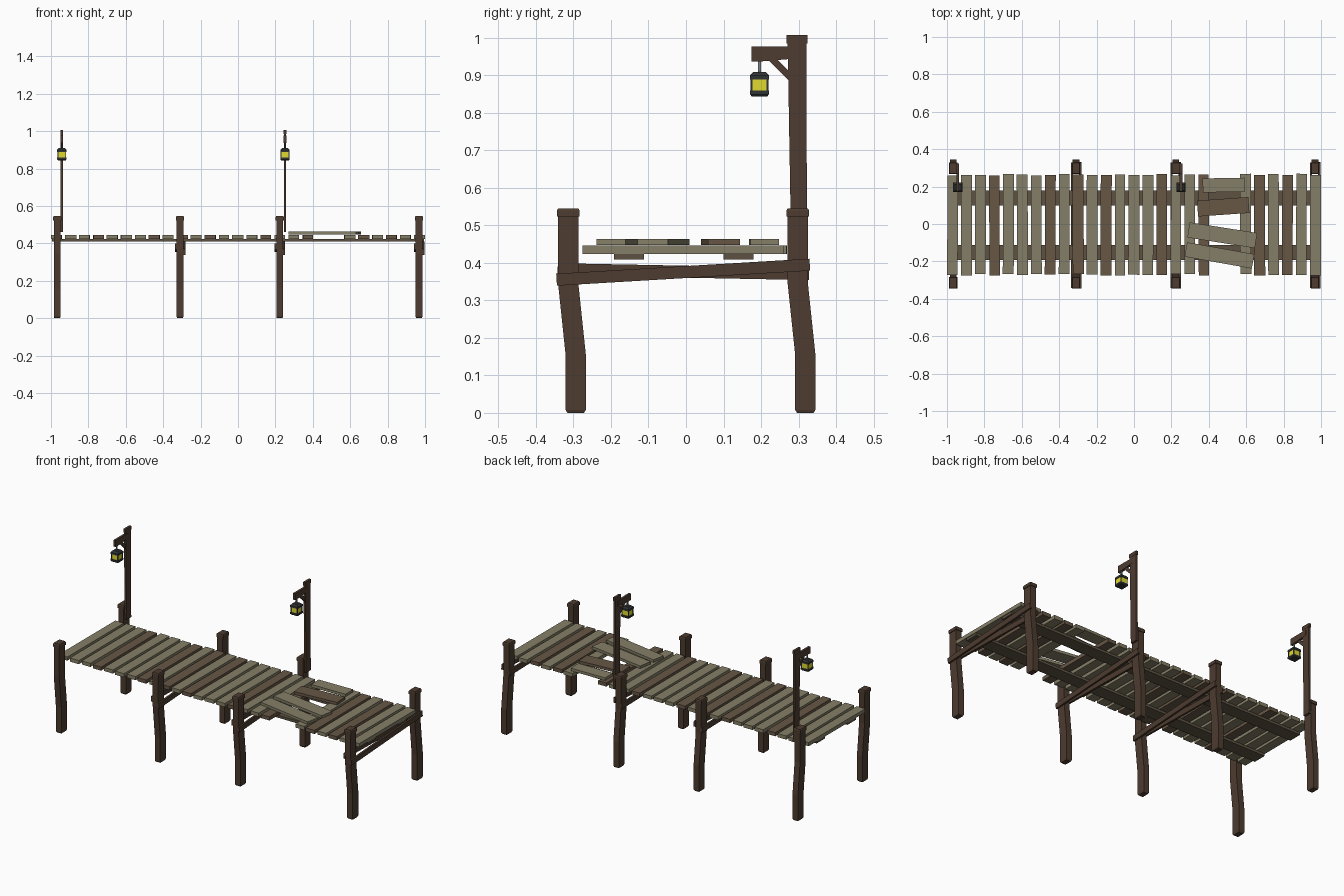
import bpy, bmesh, math, random
from mathutils import Vector, Matrix

if "Cube" in bpy.data.objects:
    bpy.data.objects.remove(bpy.data.objects["Cube"])

random.seed(4)


def mat(name, col):
    m = bpy.data.materials.new(name)
    m.diffuse_color = (*col, 1)
    m.use_nodes = True
    m.node_tree.nodes["Principled BSDF"].inputs["Base Color"].default_value = m.diffuse_color
    return m


POST = mat("dark_wood", (0.075, 0.045, 0.029))
OLIVE = mat("weathered_wood", (0.235, 0.212, 0.135))
BROWN = mat("brown_wood", (0.135, 0.095, 0.06))
UNDER = mat("under_wood", (0.11, 0.085, 0.055))
IRON = mat("iron", (0.03, 0.033, 0.035))
STEEL = mat("steel", (0.22, 0.22, 0.22))
GLOW = mat("lamp_glass", (0.75, 0.70, 0.03))


def finish(name, bm, m):
    bmesh.ops.recalc_face_normals(bm, faces=bm.faces[:])
    me = bpy.data.meshes.new(name)
    bm.to_mesh(me)
    bm.free()
    me.materials.append(m)
    ob = bpy.data.objects.new(name, me)
    bpy.context.collection.objects.link(ob)
    return ob


def box(name, center, size, m, rot=None):
    bm = bmesh.new()
    bmesh.ops.create_cube(bm, size=1)
    bm.transform(Matrix.Translation(center) @ (rot or Matrix()) @ Matrix.Diagonal((*size, 1)))
    return finish(name, bm, m)


def loft(name, x, y, sections, m):
    """Rectangular rings (z, y offset, half x, half y) joined into a closed solid."""
    bm = bmesh.new()
    rings = []
    for z, dy, hx, hy in sections:
        rings.append([bm.verts.new((x + sx * hx, y + dy + sy * hy, z))
                      for sx, sy in ((-1, -1), (1, -1), (1, 1), (-1, 1))])
    for a, b in zip(rings, rings[1:]):
        for i in range(4):
            j = (i + 1) % 4
            bm.faces.new((a[i], a[j], b[j], b[i]))
    bm.faces.new(rings[0])
    bm.faces.new(rings[-1])
    return finish(name, bm, m)


def beam_yz(name, x, p, q, thick, height, m):
    """Straight bar between two (y, z) points."""
    d = Vector(q) - Vector(p)
    c = (Vector(p) + Vector(q)) / 2
    rot = Matrix.Rotation(math.atan2(d.y, d.x), 4, 'X')
    return box(name, (x, c.x, c.y), (thick, d.length, height), m, rot)


# Bent support posts with caps
POST_X = (-0.967, -0.31, 0.223, 0.968)
for x in POST_X:
    for side, y in (("front", -0.314), ("back", 0.298)):
        loft(side + "_post", x, y, [
            (0, 0.02, 0.015, 0.022), (0.008, 0.02, 0.018, 0.027),
            (0.155, 0.02, 0.018, 0.027), (0.345, 0, 0.018, 0.027),
            (0.525, 0, 0.018, 0.027)], POST)
        loft(side + "_post_cap", x, y, [
            (0.523, 0, 0.022, 0.030), (0.54, 0, 0.022, 0.030),
            (0.545, 0, 0.019, 0.027)], POST)

# Crossing braces between each pair of posts
for x in POST_X[1:]:
    beam_yz("brace", x + 0.022, (-0.345, 0.355), (0.33, 0.395), 0.012, 0.032, POST)
    beam_yz("brace", x - 0.022, (-0.342, 0.383), (0.328, 0.37), 0.012, 0.032, POST)

# Stringers under the deck
for y in (-0.152, 0.14):
    box("stringer", (0, y, 0.417), (1.99, 0.08, 0.015), UNDER)

# Deck planks, two missing at the broken spot
for i in range(27):
    if i in (19, 20):
        continue
    x = -0.97 + i * 0.0746
    y0 = -0.27 + random.uniform(-0.006, 0.004)
    y1 = 0.265 + random.uniform(-0.006, 0.004)
    m = BROWN if i in (3, 7, 9, 11, 15, 18, 22, 24) else OLIVE
    box("deck_plank", (x, (y0 + y1) / 2, 0.435),
        (random.uniform(0.054, 0.06), y1 - y0, 0.022), m,
        Matrix.Rotation(math.radians(random.uniform(-0.3, 0.3)), 4, 'Z'))

# Loose repair planks over the gap
for x, y, length, width, angle, m in (
        (0.48, 0.208, 0.225, 0.075, 1, OLIVE), (0.477, 0.092, 0.275, 0.085, 4, BROWN),
        (0.472, -0.06, 0.365, 0.082, -9, OLIVE), (0.457, -0.168, 0.365, 0.078, -10, OLIVE)):
    box("repair_plank", (x, y, 0.455), (length, width, 0.016), m,
        Matrix.Rotation(math.radians(angle), 4, 'Z'))

# Lamp poles with arm, strut and hanging lantern
for x in (-0.942, 0.251):
    loft("lamp_pole", x, 0.298, [
        (0.46, 0.004, 0.006, 0.022), (0.75, 0, 0.006, 0.023),
        (0.985, -0.002, 0.006, 0.025)], POST)
    box("lamp_pole_cap", (x, 0.296, 0.996), (0.014, 0.056, 0.022), POST)
    loft("lamp_arm", x, 0, [
        (0.937, 0.188, 0.007, 0.014), (0.945, 0.236, 0.007, 0.062),
        (0.976, 0.236, 0.007, 0.062)], POST)
    beam_yz("lamp_strut", x, (0.222, 0.95), (0.285, 0.888), 0.009, 0.018, POST)
    ly = 0.196
    box("lantern_hook", (x, ly, 0.922), (0.006, 0.007, 0.034), STEEL)
    loft("lantern_roof", x, ly, [
        (0.889, 0, 0.025, 0.025), (0.900, 0, 0.025, 0.025),
        (0.909, 0, 0.016, 0.016)], IRON)
    box("lantern_glass", (x, ly, 0.874), (0.043, 0.043, 0.032), GLOW)
    for sx in (-1, 1):
        for sy in (-1, 1):
            box("lantern_bar", (x + sx * 0.021, ly + sy * 0.021, 0.874),
                (0.005, 0.005, 0.034), IRON)
    loft("lantern_base", x, ly, [
        (0.844, 0, 0.021, 0.021), (0.849, 0, 0.025, 0.025),
        (0.859, 0, 0.025, 0.025)], IRON)
